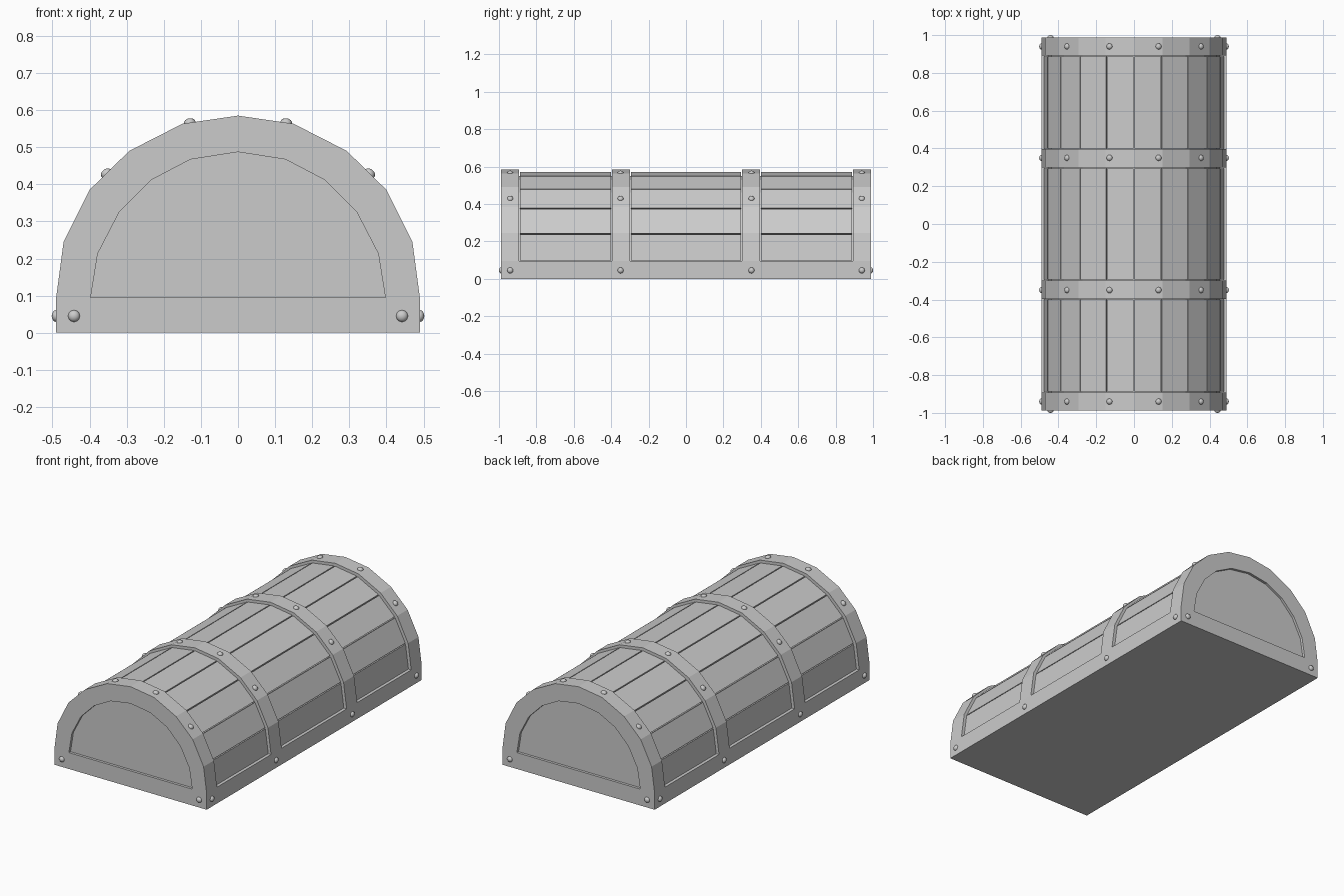
import bpy, bmesh
from mathutils import Vector, Matrix

if "Cube" in bpy.data.objects:
    bpy.data.objects.remove(bpy.data.objects["Cube"])

BASE, LEN = 0.095, 0.988
half = [(0.49, BASE), (0.47, 0.245), (0.40, 0.385), (0.293, 0.49), (0.15, 0.563)]
ARCH = half + [(0, 0.585)] + [(-x, z) for x, z in reversed(half)]
inner = [(0.397, BASE), (0.378, 0.213), (0.32, 0.325), (0.235, 0.411), (0.128, 0.467)]
PANEL = inner + [(0, 0.487)] + [(-x, z) for x, z in reversed(inner)]


def normal(a, b):
    d = Vector(b) - Vector(a)
    return Vector((d.y, -d.x)).normalized()


def offset(pts, d):
    """Mitred offset of the arch; its feet stay on the base line."""
    out = [(pts[0][0] + d, pts[0][1])]
    for a, p, b in zip(pts, pts[1:], pts[2:]):
        n1, n2 = normal(a, p), normal(p, b)
        m = (n1 + n2).normalized()
        q = Vector(p) + m * (d / m.dot(n1))
        out.append((q.x, q.y))
    return out + [(pts[-1][0] - d, pts[-1][1])]


def prism(name, profiles, y0, y1):
    """Extrude one or more xz profiles along y into one object."""
    bm = bmesh.new()
    for pts in profiles:
        face = bm.faces.new([bm.verts.new((x, y0, z)) for x, z in pts])
        ext = bmesh.ops.extrude_face_region(bm, geom=[face])
        vs = [v for v in ext["geom"] if isinstance(v, bmesh.types.BMVert)]
        bmesh.ops.translate(bm, verts=vs, vec=(0, y1 - y0, 0))
    bmesh.ops.recalc_face_normals(bm, faces=bm.faces)
    me = bpy.data.meshes.new(name)
    bm.to_mesh(me)
    bm.free()
    ob = bpy.data.objects.new(name, me)
    bpy.context.collection.objects.link(ob)
    return ob


def cut(ob, cutter):
    mod = ob.modifiers.new("cut", "BOOLEAN")
    mod.operation, mod.solver, mod.object = "DIFFERENCE", "EXACT", cutter
    bpy.context.view_layer.objects.active = ob
    bpy.ops.object.modifier_apply(modifier=mod.name)
    bpy.data.objects.remove(cutter)


# Frame: solid arch with three plank bays and two end recesses cut out
frame = prism("frame", [[(0.49, 0)] + ARCH + [(-0.49, 0)]], -LEN, LEN)
bays = [(-0.893, -0.396), (-0.299, 0.299), (0.396, 0.893)]
bay_shape = offset(ARCH, 0.05) + offset(ARCH, -0.035)[::-1]
for y0, y1 in bays:
    cut(frame, prism("bay_cutter", [bay_shape], y0, y1))
for s in (-1, 1):
    y = sorted((s * (LEN - 0.015), s * (LEN + 0.1)))
    cut(frame, prism("end_cutter", [PANEL], *y))

# Planks: one per arch facet in every bay, with thin grooves between
outer, under = offset(ARCH, -0.014), offset(ARCH, -0.036)
planks = []
for i in range(len(ARCH) - 1):
    a, b, c, d = (Vector(p) for p in (outer[i], outer[i + 1], under[i + 1], under[i]))
    g = (b - a).normalized() * 0.003
    planks.append([tuple(p) for p in (a + g, b - g, c - g, d + g)])
for k, (y0, y1) in enumerate(bays):
    prism(f"planks_{k + 1}", planks, y0 + 0.005, y1 - 0.005)

# Rivets: flattened domes on the bands and end corners
bm = bmesh.new()


def rivet(pos, n):
    rot = Vector((0, 0, 1)).rotation_difference(Vector(n)).to_matrix().to_4x4()
    mat = Matrix.Translation(pos) @ rot @ Matrix.Diagonal((1, 1, 0.75, 1))
    bmesh.ops.create_uvsphere(bm, u_segments=12, v_segments=8, radius=0.016, matrix=mat)


for s in (-1, 1):
    for y in (-0.94, -0.35, 0.35, 0.94):
        rivet((s * 0.49, y, 0.045), (s, 0, 0))
        rivet((s * 0.355, y, 0.429), (s * 0.70, 0, 0.71))
        rivet((s * 0.13, y, 0.566), (s * 0.15, 0, 0.99))
    for e in (-1, 1):
        rivet((s * 0.442, e * LEN, 0.045), (0, e, 0))
for f in bm.faces:
    f.smooth = True
me = bpy.data.meshes.new("rivets")
bm.to_mesh(me)
bm.free()
bpy.context.collection.objects.link(bpy.data.objects.new("rivets", me))
